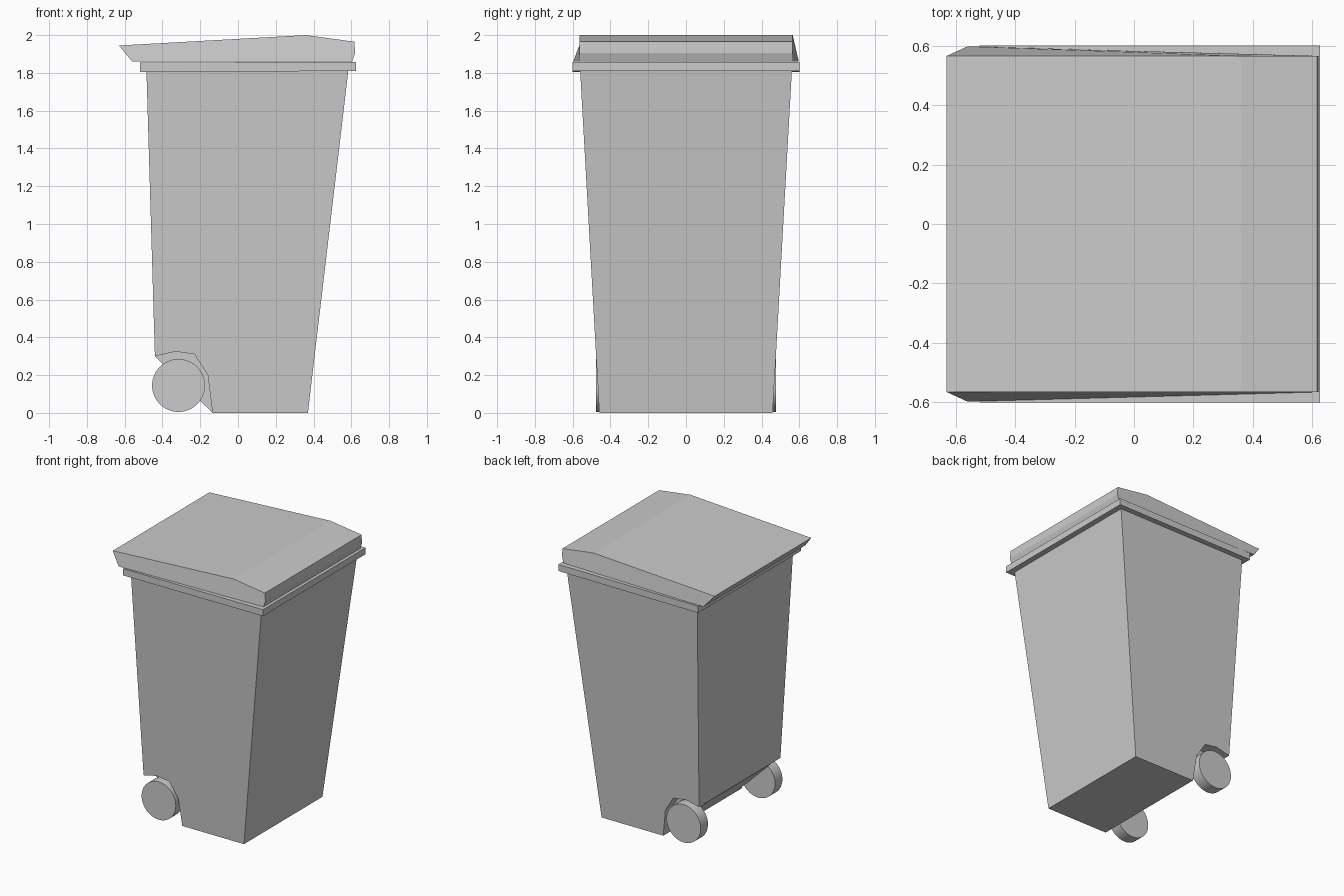
import bpy, bmesh, math

cube = bpy.data.objects.get("Cube")
if cube:
    bpy.data.objects.remove(cube, do_unlink=True)

grey = bpy.data.materials.new("grey_plastic")
grey.use_nodes = True
GREY = (0.6, 0.6, 0.6, 1)
grey.diffuse_color = GREY
grey.node_tree.nodes["Principled BSDF"].inputs["Base Color"].default_value = GREY


def side_profile(name, points, near, far):
    """Bridge an x-z outline between two y positions, each a function of (x, z)."""
    bm = bmesh.new()
    a = [bm.verts.new((x, near(x, z), z)) for x, z in points]
    b = [bm.verts.new((x, far(x, z), z)) for x, z in points]
    bm.faces.new(a)
    bm.faces.new(b[::-1])
    for i in range(len(points)):
        j = (i + 1) % len(points)
        bm.faces.new((a[i], b[i], b[j], a[j]))
    bmesh.ops.recalc_face_normals(bm, faces=bm.faces[:])
    mesh = bpy.data.meshes.new(name)
    bm.to_mesh(mesh)
    bm.free()
    mesh.materials.append(grey)
    obj = bpy.data.objects.new(name, mesh)
    bpy.context.collection.objects.link(obj)
    return obj


def mirrored(name, points, half):
    return side_profile(name, points, lambda x, z: -half(x, z), half)


# Tapered body with a sloped lower rear edge
body = mirrored("body", [(-0.135, 0), (0.37, 0), (0.585, 1.82), (-0.485, 1.82), (-0.44, 0.3)],
                lambda x, z: 0.459 + 0.056 * z)

# Wheel wells cut into both sides of the body
arch = [(-0.6, 0.265), (-0.44, 0.3), (-0.33, 0.325), (-0.23, 0.31),
        (-0.16, 0.2), (-0.135, 0), (-0.135, -0.1), (-0.6, -0.1)]
for side, label in ((-1, "right"), (1, "left")):
    cutter = side_profile(label + "_well_cutter", arch,
                          lambda x, z: side * 0.38, lambda x, z: side * 0.7)
    cutter.hide_render = True
    cutter.hide_viewport = True
    cut = body.modifiers.new(label + "_well", "BOOLEAN")
    cut.operation = "DIFFERENCE"
    cut.solver = "EXACT"
    cut.object = cutter

# Rim around the top of the body
mirrored("rim", [(-0.52, 1.805), (0.625, 1.81), (0.625, 1.858), (-0.52, 1.855)],
         lambda x, z: 0.6)

# Lid with overhanging rear edge, sloped sides and a front lip
mirrored("lid", [(-0.56, 1.86), (0.605, 1.86), (0.62, 1.905), (0.616, 1.965),
                 (0.36, 2.0), (-0.63, 1.945)],
         lambda x, z: 0.565 if z > 1.87 else 0.582 - 0.027 * x)

# Wheels tucked into the wells
for side, label in ((-1, "right"), (1, "left")):
    bpy.ops.mesh.primitive_cylinder_add(vertices=48, radius=0.14, depth=0.085,
                                        location=(-0.315, side * 0.435, 0.145),
                                        rotation=(math.pi / 2, 0, 0))
    wheel = bpy.context.object
    wheel.name = label + "_wheel"
    wheel.data.materials.append(grey)
    bpy.ops.object.shade_smooth_by_angle(angle=math.radians(40))
